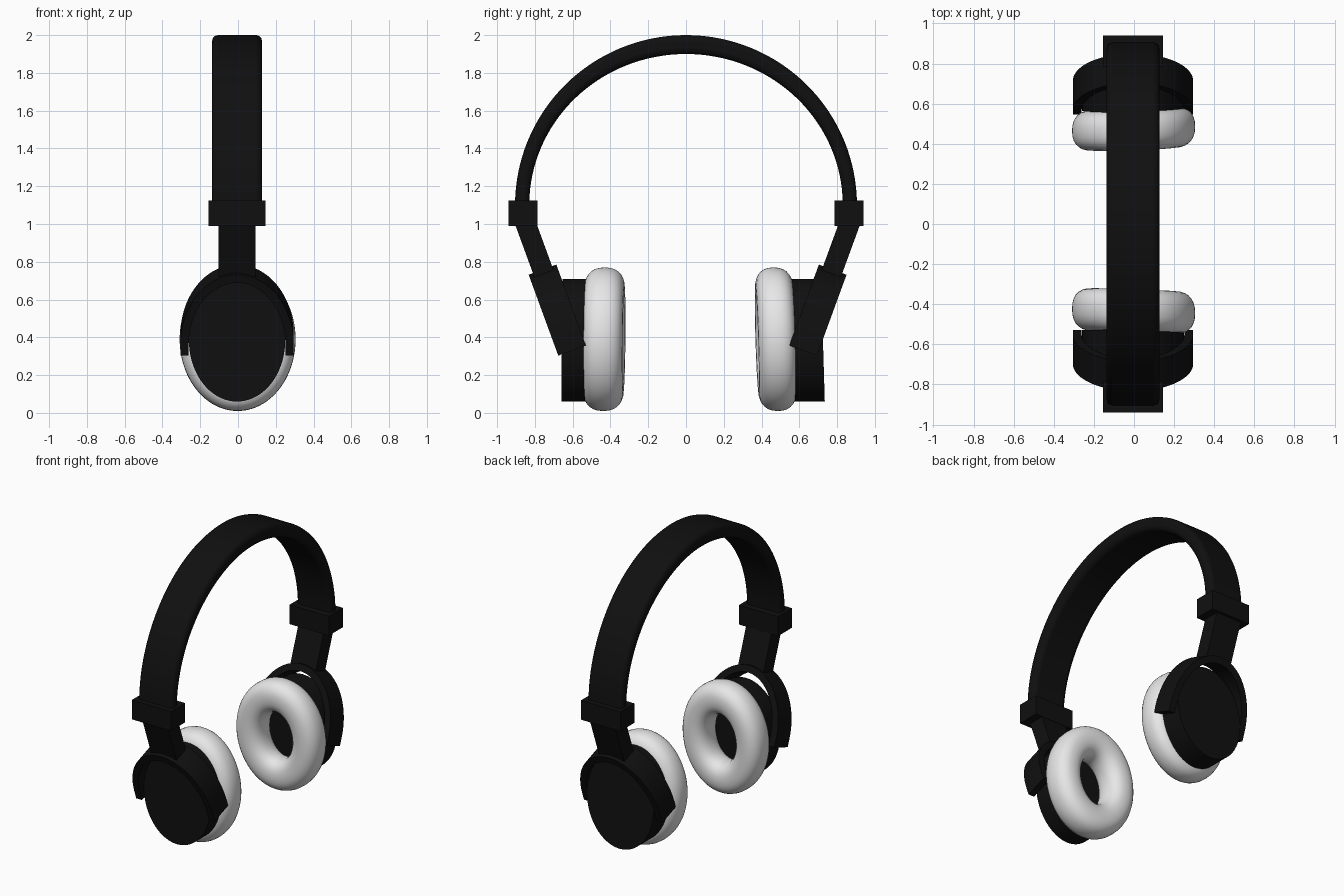
import bpy, bmesh, math
from mathutils import Matrix, Vector

if "Cube" in bpy.data.objects:
    bpy.data.objects.remove(bpy.data.objects["Cube"], do_unlink=True)

CX = -0.005  # shared centre line of band and cups


def material(name, value, roughness):
    mat = bpy.data.materials.new(name)
    mat.use_nodes = True
    color = (value, value, value, 1)
    mat.diffuse_color = color
    bsdf = mat.node_tree.nodes["Principled BSDF"]
    bsdf.inputs["Base Color"].default_value = color
    bsdf.inputs["Roughness"].default_value = roughness
    return mat


black = material("matte black", 0.005, 0.6)
white = material("soft white", 0.8, 0.6)


def loft(name, rings, mat, closed=False, matrix=Matrix(), bevel=0, smooth=True):
    """Skin a list of equal-length point rings; open lofts get end caps."""
    bm = bmesh.new()
    rows = [[bm.verts.new(matrix @ Vector(p)) for p in ring] for ring in rings]
    n = len(rows[0])
    pairs = list(zip(rows, rows[1:]))
    if closed:
        pairs.append((rows[-1], rows[0]))
    else:
        bm.faces.new(rows[0])
        bm.faces.new(rows[-1])
    for a, b in pairs:
        for i in range(n):
            j = (i + 1) % n
            bm.faces.new((a[i], a[j], b[j], b[i]))
    bmesh.ops.recalc_face_normals(bm, faces=bm.faces)
    mesh = bpy.data.meshes.new(name)
    bm.to_mesh(mesh)
    bm.free()
    mesh.materials.append(mat)
    obj = bpy.data.objects.new(name, mesh)
    bpy.context.collection.objects.link(obj)
    if bevel:
        mod = obj.modifiers.new("Bevel", "BEVEL")
        mod.width, mod.segments = bevel, 3
        mod.limit_method, mod.angle_limit = "ANGLE", math.radians(40)
    if smooth:
        bpy.ops.object.select_all(action="DESELECT")
        obj.select_set(True)
        bpy.context.view_layer.objects.active = obj
        bpy.ops.object.shade_smooth_by_angle(angle=math.radians(35))
    return obj


def box(name, center, half, mat, matrix=Matrix()):
    (x, y, z), (a, b, c) = center, half
    rings = [[(x + i * a, y + j * b, z + k * c)
              for i, j in ((-1, -1), (1, -1), (1, 1), (-1, 1))] for k in (-1, 1)]
    return loft(name, rings, mat, matrix=matrix, smooth=False)


def arch(outer, inner, base, foot, half_depth, steps, flat):
    """Rings of four corners along a half ellipse with short straight feet."""
    turns = [math.pi * i / steps for i in range(steps + 1)]
    path = [(math.cos(t), math.sin(t), base) for t in turns]
    path = [(1, 0, foot)] + path + [(-1, 0, foot)]
    rings = []
    for c, s, z in path:
        ring = []
        for (r, h), d in ((outer, -1), (outer, 1), (inner, 1), (inner, -1)):
            across, up = c * r, z + s * h
            ring.append((d * half_depth, across, up) if flat else (across, d * half_depth, up))
        rings.append(ring)
    return rings


# Headband: flat strap bent over the top
band = arch((0.905, 0.90), (0.83, 0.80), 1.1, 1.04, 0.132, 64, True)
loft("headband", band, black, matrix=Matrix.Translation((CX, 0, 0)), bevel=0.03)

# Per side: direction, yoke shift, cup inner/outer, cushion centre/half depth, lean
SIDES = (
    ("front", -1, 0.0, 0.53, 0.657, 0.434, 0.106, 0.01),
    ("back", 1, 0.017, 0.565, 0.725, 0.475, 0.1, 0.03),
)
TILT = math.radians(20.1)

for side, s, shift, cup_in, cup_out, pad_y, pad_half, lean in SIDES:
    # Clamp at the end of the band
    box(side + "_clamp", (CX, s * 0.862, 1.057), (0.15, 0.077, 0.067), black)

    # Leaning frame shared by the stem and the yoke
    sn, cs = math.sin(TILT), math.cos(TILT)
    frame = Matrix(((1, 0, 0, CX),
                    (0, s * cs, s * sn, s * (0.603 + shift)),
                    (0, -sn, cs, 0.33),
                    (0, 0, 0, 1)))
    box(side + "_stem", (0, 0, 0.585), (0.097, 0.054, 0.16), black, frame)
    yoke = arch((0.30, 0.396), (0.256, 0.350), 0.06, 0.0, 0.078, 48, False)
    loft(side + "_yoke", yoke, black, matrix=frame)

    # Oval ear cup
    cup = []
    for y in (cup_in, cup_out):
        ring = []
        for i in range(72):
            t = math.tau * i / 72
            z = 0.325 * math.sin(t)
            ring.append((CX + 0.255 * math.cos(t), s * (y - lean * z), 0.385 + z))
        cup.append(ring)
    loft(side + "_ear_cup", cup, black)

    # Padded cushion: slightly squared tube swept round an oval
    rings = []
    for i in range(96):
        t = math.tau * i / 96
        ring = []
        for j in range(28):
            a = math.tau * j / 28
            c, d = (math.copysign(abs(v) ** 0.85, v) for v in (math.cos(a), math.sin(a)))
            x = (0.210 + 0.097 * c) * math.cos(t)
            z = (0.272 + 0.108 * c) * math.sin(t)
            y = pad_y + pad_half * d + 0.035 * x - lean * z
            ring.append((x - 0.002, s * y, 0.39 + z))
        rings.append(ring)
    loft(side + "_cushion", rings, white, closed=True)
